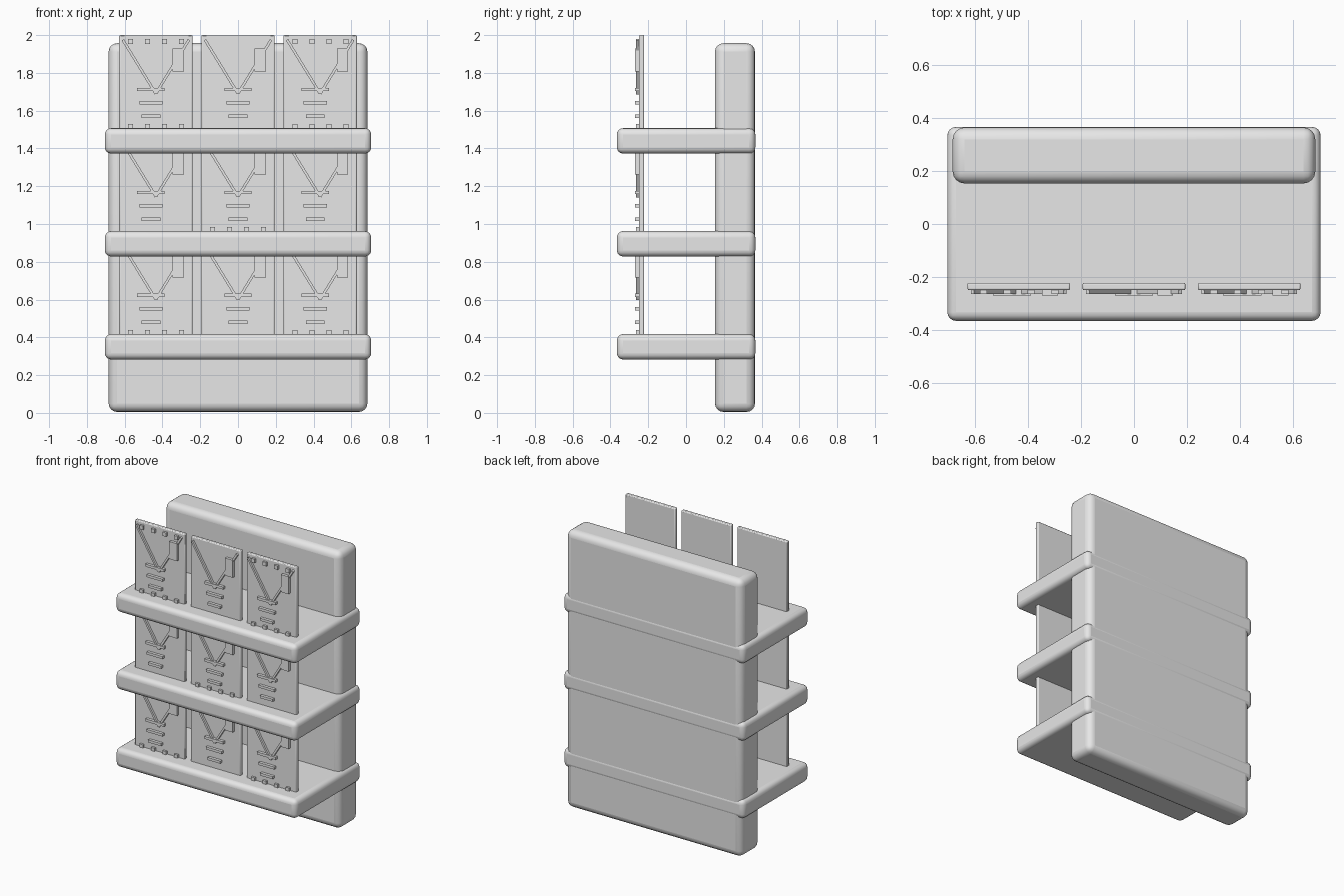
import bpy
from mathutils import Vector
from math import atan2

cube = bpy.data.objects.get("Cube")
if cube:
    bpy.data.objects.remove(cube, do_unlink=True)

grey = bpy.data.materials.new("light grey")
grey.use_nodes = True
colour = (0.8, 0.8, 0.8, 1)
grey.diffuse_color = colour
grey.node_tree.nodes["Principled BSDF"].inputs["Base Color"].default_value = colour


def box(name, x, y, z, bevel=0, segments=3, angle=0):
    """Box from (min, max) ranges, optionally bevelled and turned about y."""
    lo, hi = Vector((x[0], y[0], z[0])), Vector((x[1], y[1], z[1]))
    bpy.ops.mesh.primitive_cube_add(size=1, location=(lo + hi) / 2)
    ob = bpy.context.object
    ob.name = name
    ob.scale = hi - lo
    bpy.ops.object.transform_apply(location=False, rotation=False, scale=True)
    ob.rotation_euler.y = angle
    ob.data.materials.append(grey)
    if bevel:
        mod = ob.modifiers.new("rounded edges", "BEVEL")
        mod.width = bevel
        mod.segments = segments
        bpy.ops.object.shade_smooth_by_angle()
    return ob


def plate(name, cx, cz, w, h, front=-0.265, angle=0):
    """Thin raised detail on the face of a card."""
    box(name, (cx - w / 2, cx + w / 2), (front, -0.248),
        (cz - h / 2, cz + h / 2), angle=angle)


def stroke(name, a, b, width):
    """Slanted raised line between two (x, z) points."""
    d = Vector(b) - Vector(a)
    mid = (Vector(a) + Vector(b)) / 2
    plate(name, mid.x, mid.y, d.length, width, angle=-atan2(d.y, d.x))


# Back panel
box("back_panel", (-0.685, 0.685), (0.153, 0.365), (0.005, 1.957), 0.045, 4)

# Shelves
for i in range(3):
    z = 0.35 + 0.545 * i
    box(f"shelf_{i}", (-0.705, 0.705), (-0.366, 0.367),
        (z - 0.067, z + 0.067), 0.033, 4)

# Cards with raised line work
for row in range(3):
    top = 2.0 - 0.545 * row
    for col in range(3):
        cx = 0.435 * (col - 1)
        tag = f"{row}_{col}"
        box(f"card_{tag}", (cx - 0.194, cx + 0.194), (-0.25, -0.222),
            (top - 0.52, top), 0.006, 2)

        # V shape and pocket rectangle
        for side in (-1, 1):
            stroke(f"card_line_{tag}", (cx + side * 0.175, top - 0.025),
                   (cx, top - 0.31), 0.014)
        plate(f"card_pocket_{tag}", cx + 0.118, top - 0.132, 0.06, 0.123, -0.27)

        # Short bars below the V
        bar_x = cx - (0.026 if col != 1 else 0)
        for k, width in enumerate((0.145, 0.123, 0.1)):
            plate(f"card_bar_{tag}", bar_x, top - 0.288 - 0.071 * k, width,
                  0.018, -0.27)

        # Rows of small squares on alternating cards
        if (row + col) % 2 == 0:
            for k in range(4):
                for drop in (0.034, 0.484):
                    plate(f"card_square_{tag}", cx - 0.134 + 0.09 * k,
                          top - drop, 0.027, 0.027)
